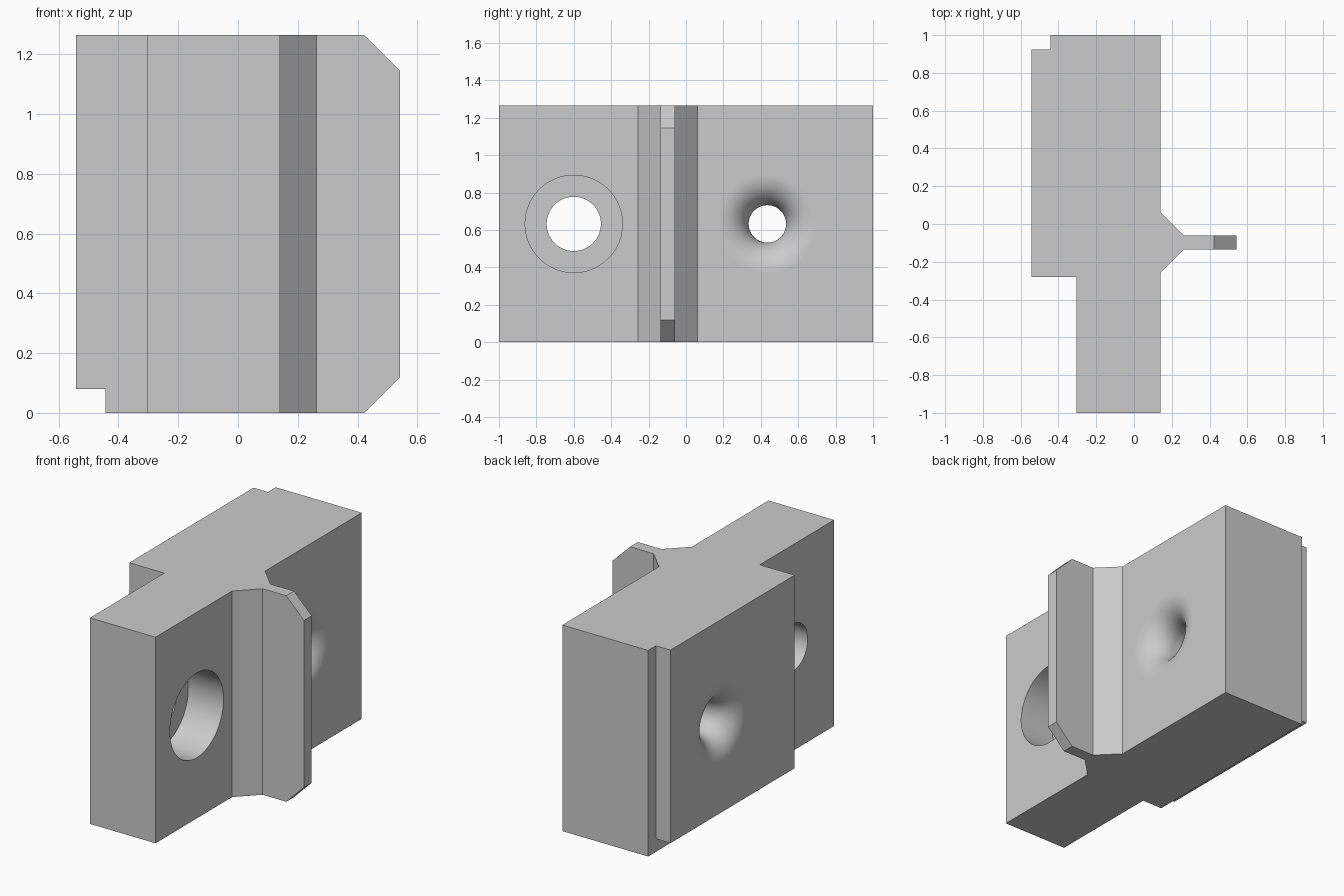
import bpy, bmesh, math
from mathutils import Matrix, Vector

cube = bpy.data.objects.get("Cube")
if cube:
    bpy.data.objects.remove(cube, do_unlink=True)

HEIGHT = 1.265
MID_Z = HEIGHT / 2
FACE_X = 0.14      # face carrying the fin
BACK_X = -0.5425   # opposite face

grey = bpy.data.materials.new("plain grey")
grey.use_nodes = True
GREY = (0.6, 0.6, 0.6, 1)
grey.diffuse_color = GREY
grey.node_tree.nodes["Principled BSDF"].inputs["Base Color"].default_value = GREY


def make_object(name, bm):
    bmesh.ops.recalc_face_normals(bm, faces=bm.faces)
    mesh = bpy.data.meshes.new(name)
    bm.to_mesh(mesh)
    bm.free()
    obj = bpy.data.objects.new(name, mesh)
    mesh.materials.append(grey)
    bpy.context.collection.objects.link(obj)
    return obj


def lathe_cutter(name, y, profile, steps=96):
    """Closed solid turned about an x-directed axis from (x, radius) pairs."""
    bm = bmesh.new()
    rings = []
    for x, r in profile:
        rings.append([bm.verts.new((x, y + r * math.cos(math.tau * i / steps),
                                    MID_Z + r * math.sin(math.tau * i / steps)))
                      for i in range(steps)])
    for a, b in zip(rings, rings[1:]):
        for i in range(steps):
            j = (i + 1) % steps
            bm.faces.new((a[i], a[j], b[j], b[i]))
    bm.faces.new(rings[0])
    bm.faces.new(rings[-1])
    return make_object(name, bm)


def box_cutter(name, low, high):
    bm = bmesh.new()
    low, high = Vector(low), Vector(high)
    size = Matrix.Diagonal((*(high - low), 1))
    bmesh.ops.create_cube(bm, size=1, matrix=Matrix.Translation((low + high) / 2) @ size)
    return make_object(name, bm)


# Body: plan outline with stepped back, flared web and thin fin
FIN_Y, WEB, FIN = -0.0975, 0.16, 0.0375
outline = [(-0.305, -1), (FACE_X, -1), (FACE_X, FIN_Y - WEB), (0.2625, FIN_Y - FIN),
           (-BACK_X, FIN_Y - FIN), (-BACK_X, FIN_Y + FIN), (0.2625, FIN_Y + FIN),
           (FACE_X, FIN_Y + WEB), (FACE_X, 1), (-0.443, 1), (-0.443, 0.925),
           (BACK_X, 0.925), (BACK_X, -0.28), (-0.305, -0.28)]
bm = bmesh.new()
base = bm.faces.new([bm.verts.new((x, y, 0)) for x, y in outline])
grown = bmesh.ops.extrude_face_region(bm, geom=[base])["geom"]
bmesh.ops.translate(bm, vec=(0, 0, HEIGHT),
                    verts=[v for v in grown if isinstance(v, bmesh.types.BMVert)])

# Chamfered fin corners
tips = [e for e in bm.edges if all(v.co.x > 0.5 for v in e.verts)
        and e.verts[0].co.z == e.verts[1].co.z]
bmesh.ops.bevel(bm, geom=tips, offset=0.12, segments=1, affect='EDGES')
body = make_object("bracket_body", bm)

# Cutters: bottom rebate, counterbored hole, hole with rounded mouths
THROAT, ROUND = 0.1, 0.16
arc = [(math.sin(a) * ROUND, THROAT + ROUND * (1 - math.cos(a)))
       for a in (math.pi / 2 * i / 16 for i in range(17))]
mouth = [(FACE_X - ROUND + d, r) for d, r in arc] + [(FACE_X + 0.1, THROAT + ROUND)]
rear = [(BACK_X + ROUND - d, r) for d, r in arc] + [(BACK_X - 0.1, THROAT + ROUND)]
cutters = [
    box_cutter("rebate_cutter", (-0.8, -2, -0.5), (-0.443, 2, 0.08)),
    lathe_cutter("counterbore_cutter", -0.6,
                 [(-0.8, 0.145), (-0.1, 0.145), (-0.1, 0.26), (0.3, 0.26)]),
    lathe_cutter("rounded_hole_cutter", 0.435, rear[::-1] + mouth),
]
bpy.context.view_layer.objects.active = body
for cutter in cutters:
    cutter.hide_render = True
    cut = body.modifiers.new(cutter.name, 'BOOLEAN')
    cut.operation, cut.solver, cut.object = 'DIFFERENCE', 'EXACT', cutter
    bpy.ops.object.modifier_apply(modifier=cut.name)
    bpy.data.objects.remove(cutter, do_unlink=True)

# Smooth bores, flat main faces
bpy.ops.object.select_all(action='DESELECT')
body.select_set(True)
bpy.ops.object.shade_smooth_by_angle(angle=math.radians(30))
for face in body.data.polygons:
    if max(abs(c) for c in face.normal) > 0.9999 and face.area > 0.02:
        face.use_smooth = False
